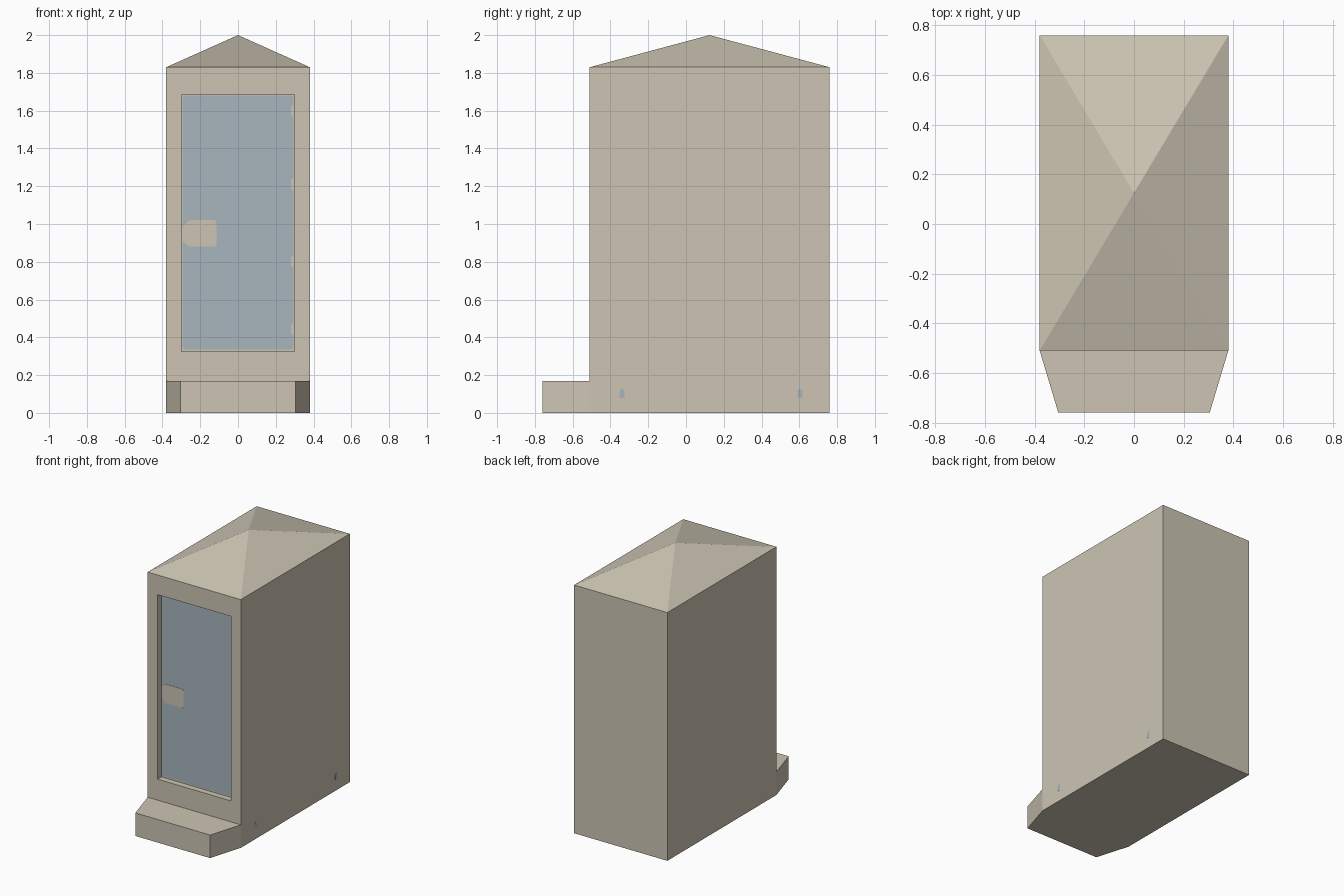
import bpy
import bmesh
from mathutils import Vector

old = bpy.data.objects.get("Cube")
if old:
    bpy.data.objects.remove(old, do_unlink=True)


def material(name, rgb):
    mat = bpy.data.materials.new(name)
    mat.use_nodes = True
    mat.diffuse_color = (*rgb, 1)
    bsdf = next(n for n in mat.node_tree.nodes if n.type == 'BSDF_PRINCIPLED')
    bsdf.inputs["Base Color"].default_value = (*rgb, 1)
    return mat


BEIGE = material("warm beige", (0.61, 0.56, 0.455))
BLUE = material("pale blue", (0.385, 0.46, 0.51))

FRONT, BACK, SIDE = -0.51, 0.76, 0.38
STEP_Z, EAVES, TOP = 0.17, 1.83, 2.0
RECESS = 0.045


def prism(bm, points, offset):
    """Closed solid from a flat outline swept along an offset; returns the end cap."""
    start = [bm.verts.new(p) for p in points]
    end = [bm.verts.new(Vector(p) + Vector(offset)) for p in points]
    bm.faces.new(start[::-1])
    cap = bm.faces.new(end)
    for i in range(len(points)):
        j = (i + 1) % len(points)
        bm.faces.new((start[i], start[j], end[j], end[i]))
    return cap


def finish(bm, name, mat):
    bmesh.ops.recalc_face_normals(bm, faces=bm.faces[:])
    mesh = bpy.data.meshes.new(name)
    bm.to_mesh(mesh)
    bm.free()
    mesh.materials.append(mat)
    obj = bpy.data.objects.new(name, mesh)
    bpy.context.collection.objects.link(obj)
    return obj


def plate(name, points, offset, mat):
    bm = bmesh.new()
    prism(bm, points, offset)
    finish(bm, name, mat)


def panel(x0, x1, z0, z1, cut, y):
    """Outline of a front-facing rectangle with clipped corners."""
    return [(x, y, z) for x, z in (
        (x0 + cut, z0), (x1 - cut, z0), (x1, z0 + cut), (x1, z1 - cut),
        (x1 - cut, z1), (x0 + cut, z1), (x0, z1 - cut), (x0, z0 + cut))]


# Cabin: plinth with tapered step, walls raised from its rear, peaked roof
bm = bmesh.new()
plan = [(-0.305, -BACK, 0), (0.305, -BACK, 0), (SIDE, FRONT, 0),
        (SIDE, BACK, 0), (-SIDE, BACK, 0), (-SIDE, FRONT, 0)]
cap = prism(bm, plan, (0, 0, STEP_Z))
bmesh.ops.recalc_face_normals(bm, faces=bm.faces[:])
corners = [v for v in cap.verts if abs(v.co.y - FRONT) < 0.001]
bmesh.ops.connect_verts(bm, verts=corners)
rear = max((f for f in bm.faces if f.normal.z > 0.9),
           key=lambda f: f.calc_center_median().y)
raised = bmesh.ops.extrude_discrete_faces(bm, faces=[rear])["faces"][0]
bmesh.ops.translate(bm, verts=raised.verts[:], vec=(0, 0, EAVES - STEP_Z))
bm.normal_update()
bmesh.ops.poke(bm, faces=[raised], offset=TOP - EAVES)
bm.normal_update()

# Door recess in the front wall
wall = next(f for f in bm.faces if f.normal.y < -0.9
            and f.calc_center_median().z > 0.5)
bmesh.ops.inset_individual(bm, faces=[wall], thickness=0.08)
for v in wall.verts:
    v.co.x = 0.298 if v.co.x > 0 else -0.298
    v.co.z = 1.685 if v.co.z > 1 else 0.325
door = bmesh.ops.extrude_discrete_faces(bm, faces=[wall])["faces"][0]
bmesh.ops.translate(bm, verts=door.verts[:], vec=(0, RECESS, 0))
bmesh.ops.dissolve_limit(bm, angle_limit=0.002, verts=bm.verts[:], edges=bm.edges[:])
finish(bm, "cabin", BEIGE)

# Blue door panel with handle patch and hinges
door_y = FRONT + RECESS
thin = (0, -0.004, 0)
plate("door_panel", panel(-0.294, 0.293, 0.335, 1.68, 0.012, door_y), thin, BLUE)
patch = [(-0.295, 0.91), (-0.26, 0.88), (-0.125, 0.88), (-0.115, 0.89),
         (-0.115, 1.01), (-0.125, 1.02), (-0.26, 1.02), (-0.295, 0.985)]
plate("door_handle_patch", [(x, door_y - 0.004, z) for x, z in patch],
      (0, -0.002, 0), BEIGE)
for i, z in enumerate((0.44, 0.8, 1.21, 1.6)):
    plate(f"door_hinge_{i + 1}",
          panel(0.281, 0.295, z - 0.03, z + 0.03, 0.005, door_y - 0.004),
          (0, -0.002, 0), BEIGE)

# Small blue vents low on the left wall
for name, y in (("front_vent", -0.338), ("rear_vent", 0.603)):
    outline = [(-0.013, 0.08), (0.013, 0.08), (0.013, 0.115),
               (0, 0.132), (-0.013, 0.115)]
    plate(name, [(SIDE, y + dy, z) for dy, z in outline], (0.001, 0, 0), BLUE)
